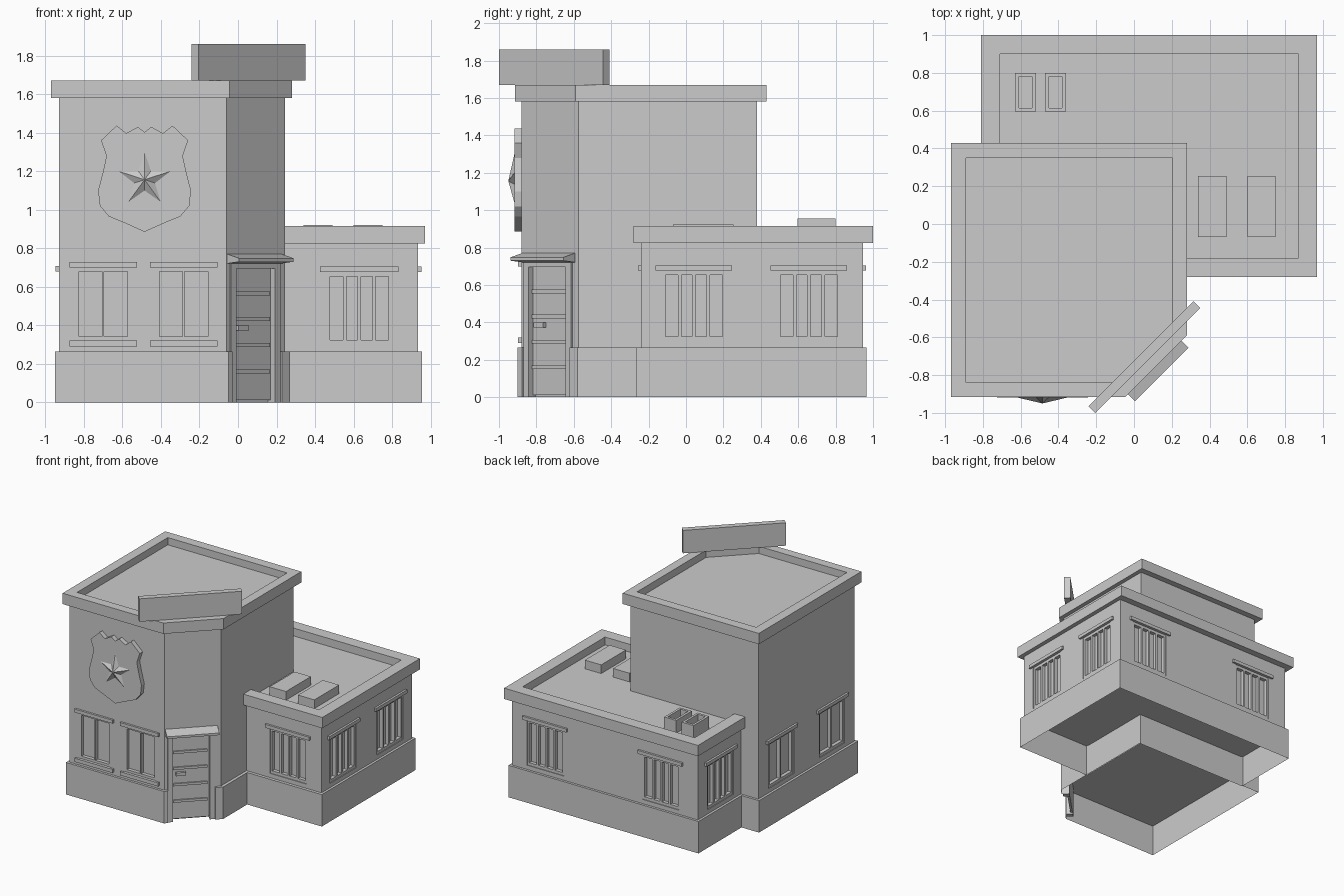
import bpy, bmesh
from math import radians, sin, cos, pi
from mathutils import Matrix, Vector

if "Cube" in bpy.data.objects:
    bpy.data.objects.remove(bpy.data.objects["Cube"])

def finish(name, bm):
    bmesh.ops.recalc_face_normals(bm, faces=bm.faces)
    me = bpy.data.meshes.new(name)
    bm.to_mesh(me)
    bm.free()
    ob = bpy.data.objects.new(name, me)
    bpy.context.collection.objects.link(ob)
    return ob

def add_prism(bm, pts, a, b, mat=Matrix(), bottom=True):
    """Extrude a 2D outline from height a to b, then transform."""
    lo = [bm.verts.new(mat @ Vector((x, y, a))) for x, y in pts]
    hi = [bm.verts.new(mat @ Vector((x, y, b))) for x, y in pts]
    n = len(pts)
    for i in range(n):
        j = (i + 1) % n
        bm.faces.new((lo[i], lo[j], hi[j], hi[i]))
    bm.faces.new(hi)
    if bottom:
        bm.faces.new(lo[::-1])

def rect(x0, x1, y0, y1):
    return [(x0, y0), (x1, y0), (x1, y1), (x0, y1)]

def add_box(bm, x0, x1, y0, y1, z0, z1, mat=Matrix()):
    add_prism(bm, rect(x0, x1, y0, y1), z0, z1, mat)

def prism(name, pts, a, b, mat=Matrix(), bottom=True):
    bm = bmesh.new()
    add_prism(bm, pts, a, b, mat, bottom)
    return finish(name, bm)

def ring(name, outer, inner, a, b):
    bm = bmesh.new()
    loops = [[bm.verts.new((x, y, z)) for x, y in p]
             for p, z in ((outer, a), (outer, b), (inner, b), (inner, a))]
    n = len(outer)
    for k in range(4):
        p, q = loops[k], loops[(k + 1) % 4]
        for i in range(n):
            j = (i + 1) % n
            bm.faces.new((p[i], p[j], q[j], q[i]))
    return finish(name, bm)

def place(x, y, deg):
    """Wall frame: local x along the wall, local -y outward."""
    return Matrix.Translation((x, y, 0)) @ Matrix.Rotation(radians(deg), 4, 'Z')

def tower(x0, x1, y0, y1, c, notch=()):
    """Rectangle with its front right corner cut along x - y = c."""
    return [(x0, y0), (c + y0, y0), *notch, (x1, x1 - c), (x1, y1), (x0, y1)]

DOOR = place(0.085, -0.735, 45)
cut = bmesh.new()

# Tower and wing walls
tower_wall = prism("tower_wall", tower(-0.93, 0.245, -0.88, 0.38, 0.82), 0.26, 1.61)
wing_wall = prism("wing_wall", [(0.235, -0.24), (0.935, -0.24), (0.935, 0.945),
                  (-0.77, 0.945), (-0.77, 0.37), (0.235, 0.37)], 0.26, 0.85)

# Hollow plinths, the tower one notched for the door
notch = [(DOOR @ Vector((u, v, 0))).xy[:] for u, v in
         ((-0.18, -0.021), (-0.18, 0.04), (0.18, 0.04), (0.18, -0.021))]
prism("tower_plinth", tower(-0.95, 0.27, -0.9, 0.4, 0.85, notch), 0, 0.265, bottom=False)
prism("wing_plinth", [(0.262, -0.265), (0.955, -0.265), (0.955, 0.965),
      (-0.79, 0.965), (-0.79, 0.392), (0.262, 0.392)], 0, 0.265, bottom=False)

# Parapets
ring("tower_parapet", tower(-0.97, 0.28, -0.915, 0.43, 0.87),
     tower(-0.89, 0.205, -0.84, 0.35, 0.76), 1.58, 1.67)
prism("wing_parapet", [(0.24, -0.28), (0.97, -0.28), (0.97, 1), (-0.81, 1), (-0.81, 0.37),
      (-0.71, 0.37), (-0.71, 0.9), (0.87, 0.9), (0.87, -0.18), (0.24, -0.18)], 0.825, 0.915)

# Windows: recessed opening, frame, upright bars, lintel and optional sill
def window(name, mat, w, z0, z1, panes, bar, edge, sill=False):
    h = w / 2
    add_box(cut, -h, h, -0.05, 0.035, z0, z1, mat)
    bm = bmesh.new()
    for s in (-1, 1):
        add_box(bm, *sorted((s * h, s * (h - edge))), 0.006, 0.036, z0, z1, mat)
    for a in (z0, z1 - edge * 1.3):
        add_box(bm, -h + edge, h - edge, 0.006, 0.036, a, a + edge * 1.3, mat)
    for i in range(1, panes):
        u = -h + edge + (w - 2 * edge) * i / panes
        add_box(bm, u - bar / 2, u + bar / 2, 0.006, 0.036,
                z0 + edge * 1.3, z1 - edge * 1.3, mat)
    add_box(bm, -h - 0.034, h + 0.034, -0.017, 0.01, z1, z1 + 0.028, mat)
    if sill:
        add_box(bm, -h - 0.034, h + 0.034, -0.017, 0.01, z0 - 0.03, z0, mat)
    finish(name, bm)

for x in (-0.7, -0.282):
    window("tower_front_window", place(x, -0.88, 0), 0.283, 0.32, 0.7, 2, 0.011, 0.016, True)
for y in (0.08, -0.585):
    window("tower_side_window", place(-0.93, y, -90), 0.33, 0.3, 0.68, 2, 0.018, 0.018)
for x, y, deg in ((0.63, -0.24, 0), (0.935, 0.042, 90), (0.935, 0.657, 90),
                  (0.63, 0.945, 180), (-0.43, 0.945, 180), (-0.77, 0.65, -90)):
    window("wing_window", place(x, y, deg), 0.34, 0.3, 0.677, 4, 0.018, 0.018)

# Door opening, leaf, rails, handle and frame on the cut corner
add_box(cut, -0.18, 0.18, -0.1, 0.04, 0.1, 0.72, DOOR)
bm = bmesh.new()
add_box(bm, -0.14, 0.14, 0.021, 0.041, 0.012, 0.7, DOOR)
for z in (0.16, 0.297, 0.432, 0.565):
    add_box(bm, -0.135, 0.125, 0.01, 0.022, z - 0.01, z + 0.01, DOOR)
add_box(bm, -0.115, -0.04, 0.0, 0.022, 0.373, 0.4, DOOR)
finish("door", bm)
bm = bmesh.new()
for s in (-1, 1):
    add_box(bm, *sorted((s * 0.14, s * 0.18)), -0.01, 0.041, 0, 0.72, DOOR)
add_box(bm, -0.14, 0.14, -0.01, 0.041, 0.695, 0.72, DOOR)
finish("door_frame", bm)

# Sloped awning: profile swept along the wall
SWEEP = Matrix(((0, 0, 1, 0), (1, 0, 0, 0), (0, 1, 0, 0), (0, 0, 0, 1)))
prism("door_awning", [(0.01, 0.72), (-0.088, 0.73), (-0.088, 0.748), (0.0, 0.77)],
      -0.2, 0.2, DOOR @ SWEEP)

# Blank sign board over the corner
prism("sign_board", rect(-0.393, 0.393, 0.018, 0.067), 1.67, 1.86, DOOR)

# Carve the openings
cutter = finish("opening_cutter", cut)
cutter.hide_render = True
for ob in (tower_wall, wing_wall):
    m = ob.modifiers.new("openings", 'BOOLEAN')
    m.operation, m.object, m.solver = 'DIFFERENCE', cutter, 'EXACT'
    bpy.context.view_layer.objects.active = ob
    bpy.ops.object.modifier_apply(modifier=m.name)
bpy.data.objects.remove(cutter)

# Shield: mirrored half outline extruded out of the front wall
half = [(0.035, 1.43), (0.095, 1.397), (0.145, 1.437), (0.226, 1.36), (0.198, 1.28),
        (0.215, 1.2), (0.241, 1.1), (0.232, 1.02), (0.185, 0.965), (0.1, 0.93)]
outline = [(0, 1.403)] + half + [(0, 0.885)] + [(-x, z) for x, z in reversed(half)]
STAND = Matrix.Translation((-0.485, 0, 0)) @ Matrix.Rotation(radians(90), 4, 'X')
prism("shield", outline, 0.87, 0.918, STAND)

# Faceted five-pointed star
bm = bmesh.new()
rim = []
for i in range(10):
    r, a = (0.058 if i % 2 else 0.146), pi / 2 + i * pi / 5
    rim.append(bm.verts.new((-0.485 + r * cos(a), -0.917, 1.156 + r * sin(a))))
tip = bm.verts.new((-0.485, -0.95, 1.156))
for i in range(10):
    bm.faces.new((rim[i], rim[(i + 1) % 10], tip))
bm.faces.new(rim[::-1])
finish("star", bm)

# Rooftop boxes and open vents
for x in (0.34, 0.6):
    prism("roof_box", rect(x, x + 0.15, -0.07, 0.255), 0.84, 0.922)
for x in (-0.63, -0.47):
    ring("roof_vent", rect(x, x + 0.11, 0.595, 0.8),
         rect(x + 0.02, x + 0.09, 0.615, 0.78), 0.845, 0.955)
